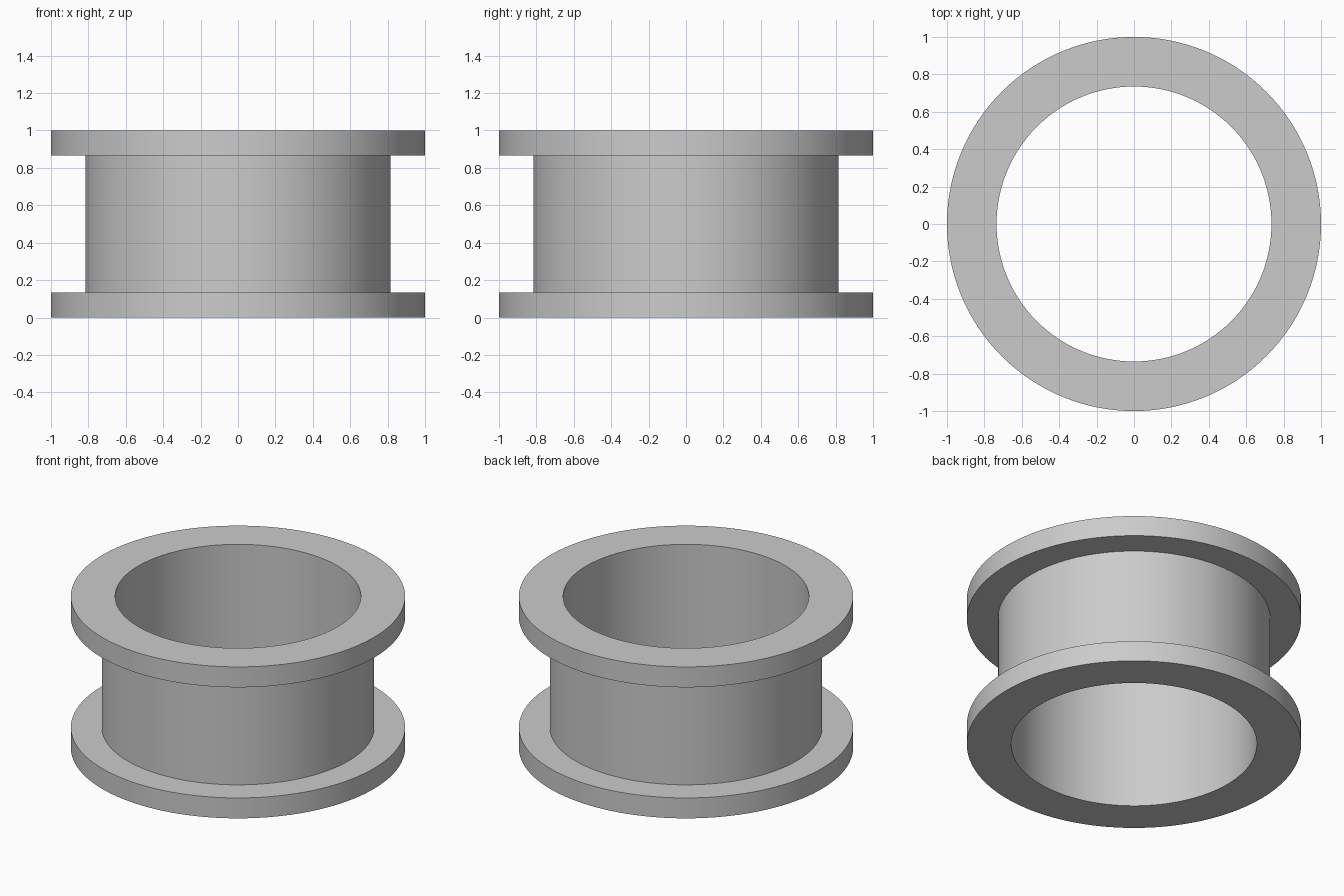
import bpy
import bmesh
from math import cos, sin, radians, tau

cube = bpy.data.objects.get("Cube")
if cube:
    bpy.data.objects.remove(cube, do_unlink=True)

SEGMENTS = 128
BORE, BARREL, FLANGE = 0.735, 0.815, 1.0
HEIGHT, RIM = 1.0, 0.135

# Plain grey finish
grey = bpy.data.materials.new("plain_grey")
grey.use_nodes = True
colour = (0.6, 0.6, 0.6, 1)
grey.diffuse_color = colour
grey.node_tree.nodes["Principled BSDF"].inputs["Base Color"].default_value = colour


def lathe(name, profile):
    """Turn a closed (radius, height) profile around the z axis."""
    bm = bmesh.new()
    rings = [[bm.verts.new((r * cos(tau * i / SEGMENTS), r * sin(tau * i / SEGMENTS), z))
              for r, z in profile] for i in range(SEGMENTS)]
    count = len(profile)
    for i, ring in enumerate(rings):
        following = rings[(i + 1) % SEGMENTS]
        for j in range(count):
            k = (j + 1) % count
            bm.faces.new((ring[j], following[j], following[k], ring[k]))
    bmesh.ops.recalc_face_normals(bm, faces=bm.faces)
    mesh = bpy.data.meshes.new(name)
    bm.to_mesh(mesh)
    bm.free()
    mesh.materials.append(grey)
    obj = bpy.data.objects.new(name, mesh)
    bpy.context.collection.objects.link(obj)
    return obj


# Hollow barrel with a flange at each end, turned as one piece
lower = [(BORE, 0), (FLANGE, 0), (FLANGE, RIM), (BARREL, RIM)]
upper = [(r, HEIGHT - z) for r, z in reversed(lower)]
spool = lathe("flanged_spool", lower + upper)

# Smooth walls, crisp rims
bpy.ops.object.select_all(action="DESELECT")
spool.select_set(True)
bpy.context.view_layer.objects.active = spool
bpy.ops.object.shade_smooth_by_angle(angle=radians(30))
